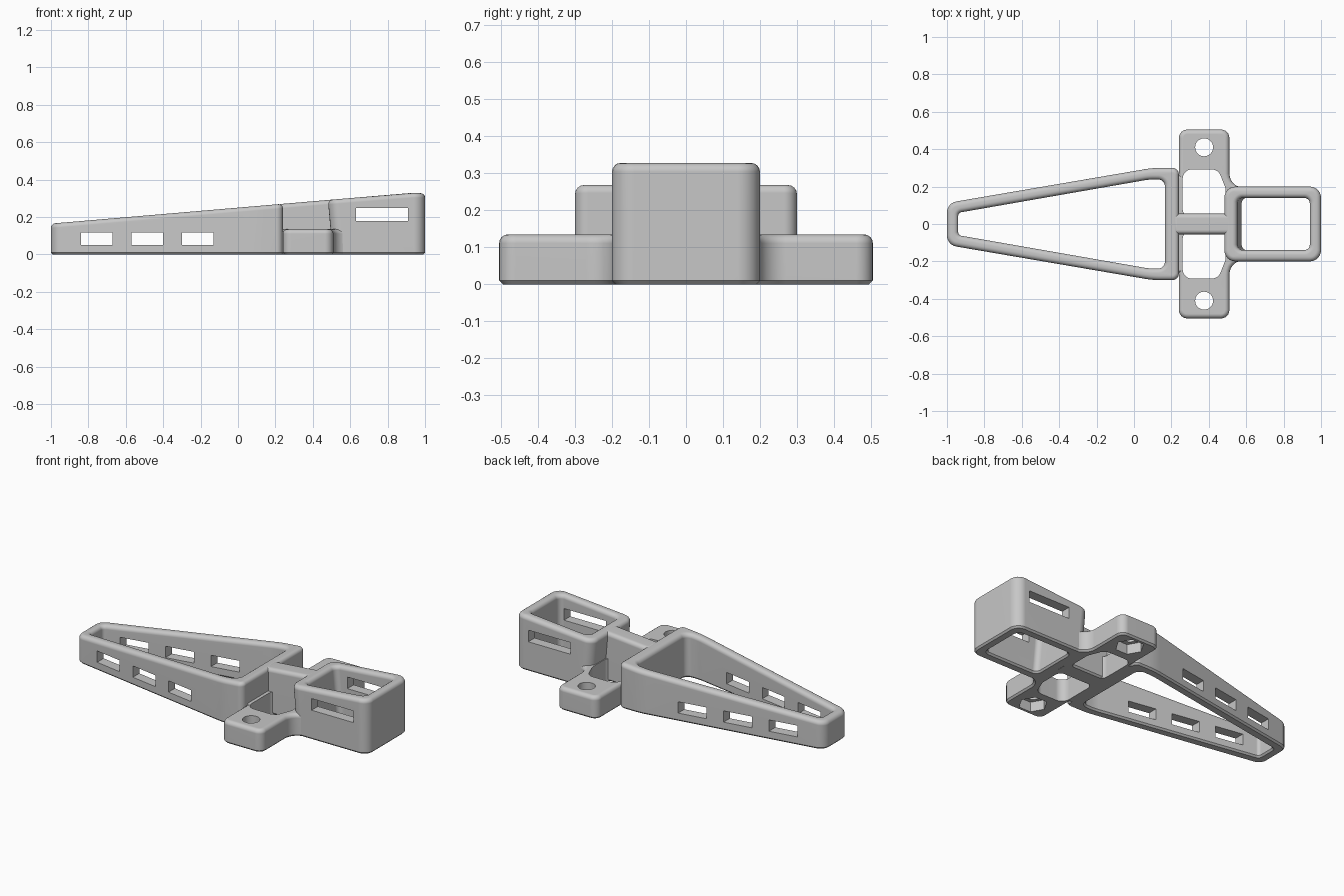
import bpy, bmesh, math
from mathutils import Vector

cube = bpy.data.objects.get("Cube")
if cube:
    bpy.data.objects.remove(cube, do_unlink=True)

grey = bpy.data.materials.new("plain_grey")
grey.use_nodes = True
COLOUR = (0.57, 0.57, 0.57, 1)
grey.diffuse_color = COLOUR
grey.node_tree.nodes["Principled BSDF"].inputs["Base Color"].default_value = COLOUR


def slope(x):
    return min(0.165 + 0.0854 * (x + 1), 0.328)


def rounded(corners, steps=6):
    """Outline with an arc at each (x, y, radius) corner."""
    pts = [Vector((x, y, 0)) for x, y, r in corners]
    out = []
    for i, p in enumerate(pts):
        r = corners[i][2]
        if r == 0:
            out.append(p)
            continue
        u = (pts[i - 1] - p).normalized()
        v = (pts[(i + 1) % len(pts)] - p).normalized()
        half = u.angle(v) / 2
        centre = p + (u + v).normalized() * (r / math.sin(half))
        start = p + u * (r / math.tan(half)) - centre
        end = p + v * (r / math.tan(half)) - centre
        turn = math.atan2(start.x * end.y - start.y * end.x, start.dot(end))
        for k in range(steps + 1):
            a = turn * k / steps
            c, s = math.cos(a), math.sin(a)
            out.append(centre + Vector((start.x * c - start.y * s,
                                        start.x * s + start.y * c, 0)))
    return out


def solid(name, outline, top, bottom=0.0, inner=None, soft=True, lean=0.0):
    """Extruded outline, or a ring if inner is given, with softened rims."""
    bm = bmesh.new()
    loops = []
    for pts in [outline] + ([inner] if inner else []):
        low = [bm.verts.new((p.x, p.y, bottom)) for p in pts]
        high = [bm.verts.new((p.x, p.y, top(p.x))) for p in pts]
        for i in range(len(pts)):
            bm.faces.new((low[i - 1], low[i], high[i], high[i - 1]))
        loops.append((low, high))
    for level in (0, 1):
        a = loops[0][level]
        if inner:
            b = loops[1][level]
            for i in range(len(a)):
                bm.faces.new((a[i - 1], a[i], b[i], b[i - 1]))
        else:
            bm.faces.new(a)
    bmesh.ops.recalc_face_normals(bm, faces=bm.faces)
    if soft:
        rims = [[bm.edges.get((loop[level][i - 1], loop[level][i]))
                 for loop in loops for i in range(len(loop[level]))] for level in (0, 1)]
        bmesh.ops.bevel(bm, geom=rims[1], offset=0.024, segments=4, profile=0.5,
                        affect='EDGES', clamp_overlap=False)
        bmesh.ops.bevel(bm, geom=rims[0], offset=0.01, segments=1,
                        affect='EDGES', clamp_overlap=False)
    for v in bm.verts:
        if v.co.x < 0.75:
            v.co.x += lean * (0.3 - v.co.z)
    bmesh.ops.recalc_face_normals(bm, faces=bm.faces)
    mesh = bpy.data.meshes.new(name)
    bm.to_mesh(mesh)
    bm.free()
    mesh.materials.append(grey)
    obj = bpy.data.objects.new(name, mesh)
    bpy.context.collection.objects.link(obj)
    return obj


def block(x0, x1, y0, y1, z0, z1):
    pts = [Vector((x, y, 0)) for x, y in ((x0, y0), (x1, y0), (x1, y1), (x0, y1))]
    return solid("block_cutter", pts, lambda x: z1, z0, soft=False)


def cut(target, cutter):
    mod = target.modifiers.new("cut", 'BOOLEAN')
    mod.operation = 'DIFFERENCE'
    mod.solver = 'EXACT'
    mod.object = cutter
    bpy.context.view_layer.objects.active = target
    bpy.ops.object.modifier_apply(modifier=mod.name)
    bpy.data.objects.remove(cutter, do_unlink=True)


def mirrored(half):
    """Symmetric outline from one half listed from left to right."""
    return [(x, -y, r) for x, y, r in half] + [(x, y, r) for x, y, r in reversed(half)]


# Tapered open frame with strap slots
frame = solid(
    "tapered_frame",
    rounded(mirrored([(-1, 0.112, 0.06), (0.1, 0.3, 0.5), (0.24, 0.3, 0.035)])), slope,
    inner=rounded(mirrored([(-0.94, 0.06, 0.02), (0.08, 0.238, 0.3), (0.165, 0.238, 0.035)])))
for x in (-0.84, -0.57, -0.3):
    cut(frame, block(x, x + 0.17, -0.6, 0.6, 0.05, 0.118))

# Open box at the tall end with one long slot
socket = solid(
    "socket_box",
    rounded(mirrored([(0.48, 0.2, 0.06), (1, 0.2, 0.06)])), slope,
    inner=rounded(mirrored([(0.55, 0.14, 0.03), (0.94, 0.14, 0.03)])), lean=0.088)
cut(socket, block(0.63, 0.91, -0.6, 0.6, 0.178, 0.248))

# Central spine between the frame and the box
spine = solid("spine", rounded([(0.205, -0.055, 0), (0.525, -0.055, 0),
                                (0.525, 0.055, 0), (0.205, 0.055, 0)]), slope)
parts = [frame, socket, spine]

# Side tabs with pocket, screw hole and hexagonal nut recess
TAB = [(0.24, 0.505, 0.045), (0.51, 0.505, 0.045), (0.51, 0.195, 0.075),
       (0.66, 0.195, 0), (0.66, 0.02, 0), (0.2, 0.02, 0), (0.2, 0.26, 0), (0.24, 0.26, 0)]
POCKET = [(0.26, 0.04, 0.04), (0.49, 0.04, 0.04), (0.49, 0.19, 0.06),
          (0.45, 0.292, 0.05), (0.26, 0.292, 0.05)]
for side, label in ((-1, "right_tab"), (1, "left_tab")):
    flip = lambda pts: [(x, side * y, r) for x, y, r in pts]
    tab = solid(label, rounded(flip(TAB)), lambda x: 0.135)
    cut(tab, solid("pocket_cutter", rounded(flip(POCKET)), lambda x: 0.4, -0.1, soft=False))
    inside = sorted((0, side * 0.165))
    cut(tab, block(0.545, 0.8, inside[0], inside[1], -0.1, 0.3))
    for sides, radius, z in ((32, 0.048, 0.3), (6, 0.08, 0.06)):
        ring = [Vector((0.375 + radius * math.cos(k * math.tau / sides),
                        side * 0.41 + radius * math.sin(k * math.tau / sides), 0))
                for k in range(sides)]
        cut(tab, solid("hole_cutter", ring, lambda x: z, -0.1, soft=False))
    parts.append(tab)

# Smooth shading with sharp cut edges
for part in parts:
    bpy.ops.object.select_all(action='DESELECT')
    part.select_set(True)
    bpy.context.view_layer.objects.active = part
    bpy.ops.object.shade_smooth_by_angle(angle=math.radians(35))
    part.modifiers.new("even_normals", 'WEIGHTED_NORMAL').keep_sharp = True
